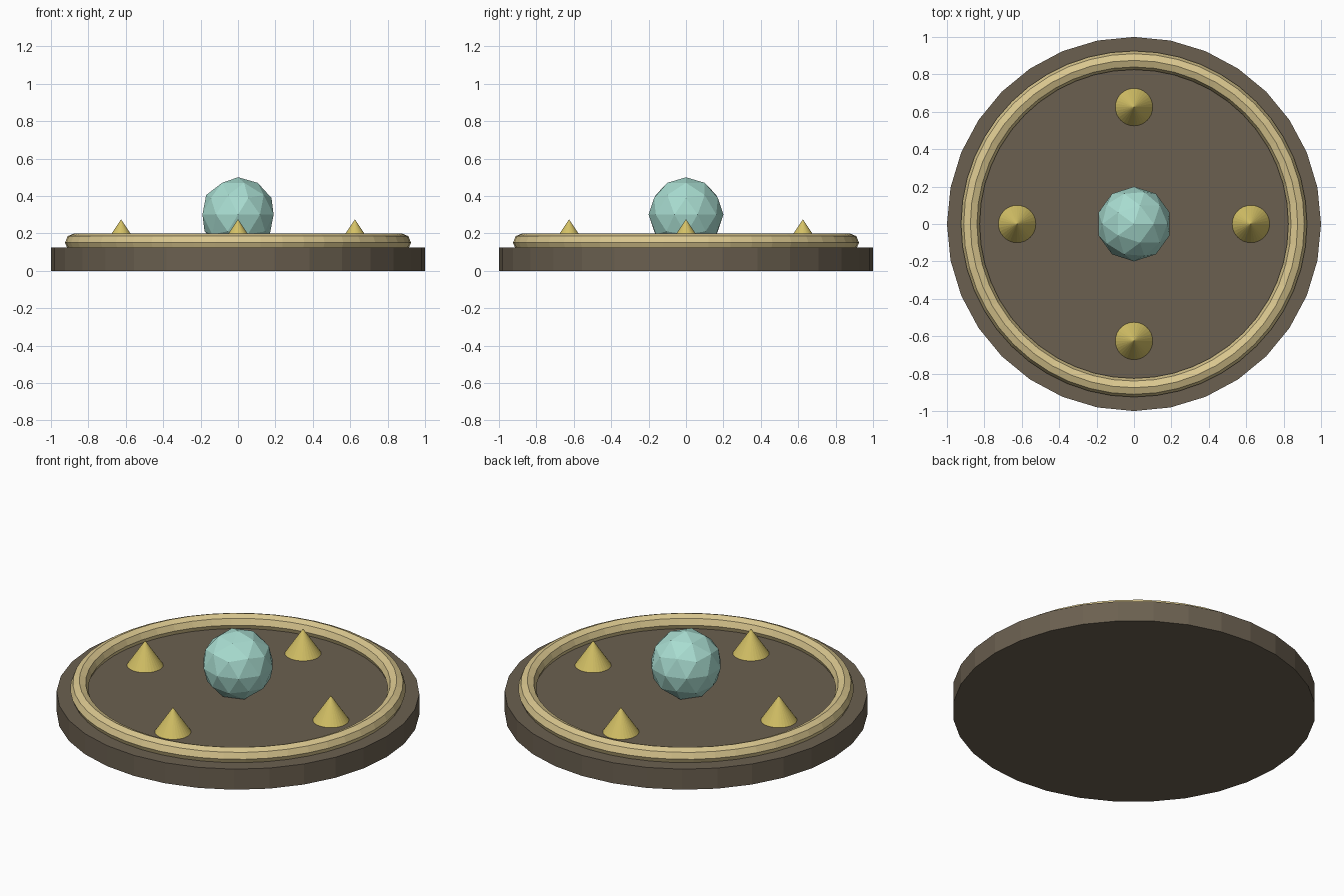
import bpy
import math

cube = bpy.data.objects.get("Cube")
if cube:
    bpy.data.objects.remove(cube, do_unlink=True)


def material(name, rgb):
    """Flat material from an 8-bit display colour."""
    linear = [((c / 255 + 0.055) / 1.055) ** 2.4 for c in rgb] + [1.0]
    mat = bpy.data.materials.new(name)
    mat.use_nodes = True
    mat.diffuse_color = linear
    mat.node_tree.nodes["Principled BSDF"].inputs["Base Color"].default_value = linear
    return mat


def finish(name, mat):
    obj = bpy.context.object
    obj.name = name
    obj.data.materials.append(mat)
    bpy.ops.object.shade_flat()
    return obj


stone = material("dark stone", (107, 96, 80))
pale_gold = material("pale gold", (218, 199, 143))
gold = material("gold", (212, 193, 102))
aqua = material("aqua crystal", (168, 220, 208))

BASE_TOP = 0.125

# Round base slab
bpy.ops.mesh.primitive_cylinder_add(vertices=32, radius=1, depth=BASE_TOP,
                                    location=(0, 0, BASE_TOP / 2))
finish("base", stone)

# Raised rim, partly sunk in the base
bpy.ops.mesh.primitive_torus_add(major_radius=0.875, minor_radius=0.05,
                                 major_segments=48, minor_segments=8,
                                 location=(0, 0, 0.15))
finish("rim_ring", pale_gold)

# Faceted crystal ball in the middle
bpy.ops.mesh.primitive_ico_sphere_add(subdivisions=2, radius=0.2, location=(0, 0, 0.3))
finish("crystal_ball", aqua)

# Four cone studs around the ball
for i, side in enumerate(("left", "back", "right", "front")):
    angle = i * math.pi / 2
    height = 0.15
    bpy.ops.mesh.primitive_cone_add(
        vertices=32, radius1=0.1, radius2=0, depth=height,
        location=(0.625 * math.cos(angle), 0.625 * math.sin(angle), BASE_TOP + height / 2))
    finish(side + "_stud", gold)
